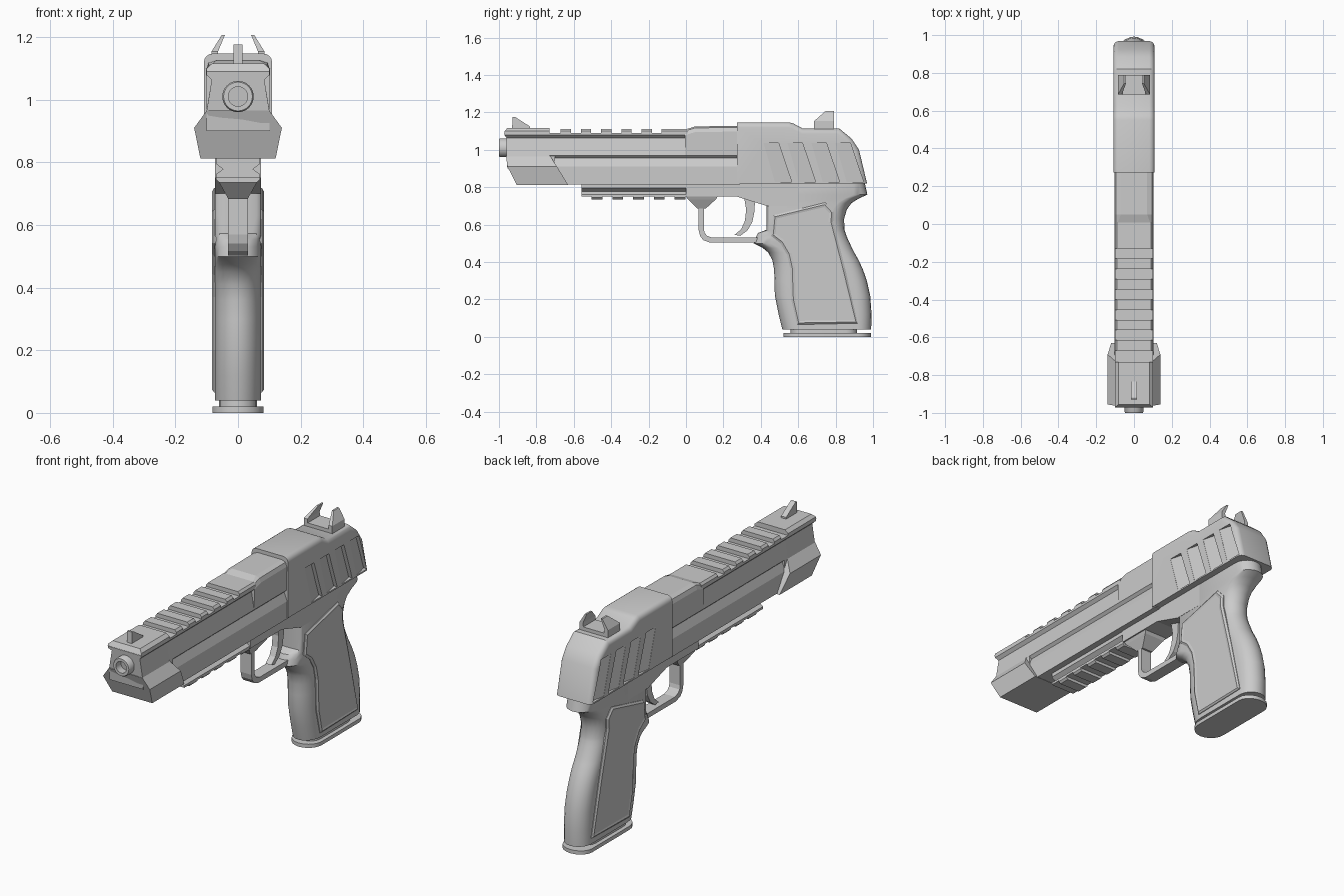
import bpy, bmesh, math
from mathutils import Vector

if "Cube" in bpy.data.objects:
    bpy.data.objects.remove(bpy.data.objects["Cube"])


def finish(name, bm):
    bmesh.ops.recalc_face_normals(bm, faces=bm.faces)
    me = bpy.data.meshes.new(name)
    bm.to_mesh(me)
    bm.free()
    ob = bpy.data.objects.new(name, me)
    bpy.context.collection.objects.link(ob)
    return ob


def loft_bm(rings):
    bm = bmesh.new()
    vs = [[bm.verts.new(p) for p in r] for r in rings]
    n = len(vs[0])
    for a, b in zip(vs, vs[1:]):
        for i in range(n):
            bm.faces.new((a[i], a[(i + 1) % n], b[(i + 1) % n], b[i]))
    bm.faces.new(vs[0])
    bm.faces.new(vs[-1])
    bmesh.ops.recalc_face_normals(bm, faces=bm.faces)
    return bm


def loft(name, rings):
    return finish(name, loft_bm(rings))


def prism(name, prof, w, x0=None):
    """Side (y, z) profile extruded across x."""
    x0 = -w if x0 is None else x0
    return loft(name, [[(x, y, z) for y, z in prof] for x in (x0, w)])


def sym(half, ys):
    """Mirrored (x, z) half section; ys gives y for each half point."""
    pts = [(x, y, z) for (x, z), y in zip(half, ys)]
    return pts + [(-x, y, z) for x, y, z in reversed(pts)]


def along(name, half, y0, y1):
    return loft(name, [sym(half, [y] * len(half)) for y in (y0, y1)])


def plan(yf, yb, w, z, df, db, n=10):
    """Horizontal ring with rounded nose and rounded back."""
    pts = []
    for i in range(n + 1):
        t = -math.pi / 2 + math.pi * i / n
        pts.append((w * math.sin(t), yf + df * (1 - math.cos(t)), z))
    for i in range(n + 1):
        t = math.pi / 2 - math.pi * i / n
        pts.append((w * math.sin(t), yb - db * (1 - math.cos(t)), z))
    return pts


def smooth(ob, angle=35):
    bpy.ops.object.select_all(action='DESELECT')
    ob.select_set(True)
    bpy.context.view_layer.objects.active = ob
    bpy.ops.object.shade_smooth_by_angle(angle=math.radians(angle))


# Long forward slide with undercut top rail and side ledge
along("forward_slide", [(0.1, 1.09), (0.1, 1.078), (0.084, 1.063), (0.1, 0.968),
                        (0.086, 0.955), (0.104, 0.91), (0.104, 0.815)], -0.73, 0.29)
half = [(0.1, 1.09), (0.1, 1.078), (0.084, 1.063), (0.1, 0.965), (0.1, 0.9)]
loft("muzzle_slide", [sym(half, [-0.972, -0.97, -0.96, -0.96, -0.955]), sym(half, [-0.7] * 5)])

# Middle slide hump
rings = []
for y, z, c in ((-0.005, 1.108, 0.09), (0.05, 1.125, 0.07), (0.29, 1.127, 0.07)):
    rings.append(sym([(c, z), (0.094, z - 0.008), (0.102, z - 0.03), (0.1, 0.968)],
                     [y, y, y, y]))
loft("middle_slide", rings)

# Rear slide with rounded upper and back edges
prof = [(0.272, 0.82), (0.272, 1.147), (0.55, 1.147), (0.575, 1.14), (0.625, 1.113),
        (0.82, 1.113), (0.885, 1.06), (0.925, 1.0), (0.968, 0.82)]
bm = loft_bm([[(x, y, z) for y, z in prof] for x in (-0.109, 0.109)])
edges = [e for e in bm.edges
         if e.verts[0].co.x * e.verts[1].co.x > 0
         and max(v.co.z for v in e.verts) > 0.9
         and max(v.co.y for v in e.verts) > 0.3]
bmesh.ops.bevel(bm, geom=edges, offset=0.028, segments=4, profile=0.5, affect='EDGES')
rear = finish("rear_slide", bm)

# Slanted wedge grip grooves
for s in (-1, 1):
    for i in range(4):
        y = 0.415 + 0.128 * i
        o = s * 0.125
        d = s * 0.088
        quad = [(y, 1.035), (y + 0.08, 1.035), (y + 0.15, 0.828), (y + 0.06, 0.828)]
        outer = [(o, a, b) for a, b in quad]
        inner = [(s * (0.108 if k in (0, 3) else 0.088), a, b) for k, (a, b) in enumerate(quad)]
        cut = loft("groove_cutter", [outer, inner])
        cut.hide_render = True
        cut.hide_set(True)
        m = rear.modifiers.new("groove", 'BOOLEAN')
        m.operation = 'DIFFERENCE'
        m.solver = 'EXACT'
        m.object = cut
smooth(rear, 30)

# Angular muzzle weight
half = [(0.1, 0.965), (0.14, 0.91), (0.12, 0.812)]
loft("muzzle_weight", [sym(half, [-0.962, -0.955, -0.905]), sym(half, [-0.725, -0.69, -0.63])])

# Barrel tip with bore
n = 32
rings = [[(r * math.cos(2 * math.pi * i / n), y, 1.01 + r * math.sin(2 * math.pi * i / n))
          for i in range(n)]
         for r, y in ((0.05, -0.9), (0.05, -0.994), (0.046, -1.0), (0.031, -1.0), (0.031, -0.93))]
smooth(loft("barrel", rings))

# Top rail teeth, front sight base and post
for i in range(6):
    y = -0.67 + 0.108 * i
    along("top_rail_tooth", [(0.09, 1.112), (0.1, 1.1), (0.1, 1.085)],
          y, y + (0.055 if i < 5 else 0.14))
half = [(0.082, 1.116), (0.1, 1.1), (0.1, 1.088)]
loft("front_sight_base", [sym(half, [-0.955, -0.97, -0.972]), sym(half, [-0.73] * 3)])
prism("front_sight", [(-0.93, 1.11), (-0.927, 1.176), (-0.915, 1.176), (-0.835, 1.125),
                      (-0.835, 1.11)], 0.015)

# Rear sight: base and two inward leaning horns
along("rear_sight_base", [(0.07, 1.132), (0.085, 1.125), (0.085, 1.1)], 0.685, 0.79)
for s in (-1, 1):
    loft("rear_sight_horn", [[(s * a, y0, z), (s * b, y0, z), (s * b, 0.79, z), (s * a, 0.79, z)]
                             for a, b, y0, z in ((0.06, 0.085, 0.685, 1.115),
                                                 (0.064, 0.085, 0.685, 1.153),
                                                 (0.042, 0.052, 0.745, 1.206))])

# Accessory rail under the front
along("lower_rail", [(0.07, 0.82), (0.07, 0.795), (0.048, 0.778), (0.07, 0.762), (0.07, 0.75)],
      -0.56, 0.0)
for i in range(5):
    y = -0.505 + 0.111 * i
    along("lower_rail_tooth", [(0.07, 0.755), (0.07, 0.745), (0.06, 0.735)], y, y + 0.058)

# Frame above the trigger
prism("frame", [(0, 0.825), (0, 0.75), (0.27, 0.75), (0.43, 0.70), (0.6, 0.7), (0.6, 0.825)], 0.074)

# Trigger guard and its front block
loft("guard_block", [[(-w, a, z), (w, a, z), (w, b, z), (-w, b, z)]
                     for w, a, b, z in ((0.068, 0.0, 0.17, 0.752), (0.06, 0.01, 0.16, 0.735),
                                        (0.032, 0.06, 0.105, 0.685))])
prism("trigger_guard", [(0.068, 0.7), (0.068, 0.57), (0.075, 0.54), (0.092, 0.517), (0.13, 0.503),
                        (0.4, 0.503), (0.4, 0.53), (0.14, 0.53), (0.113, 0.54), (0.1, 0.555),
                        (0.095, 0.575), (0.095, 0.7)], 0.032)

# Curved trigger
prism("trigger", [(0.31, 0.75), (0.322, 0.68), (0.315, 0.62), (0.295, 0.575), (0.26, 0.545),
                  (0.29, 0.54), (0.33, 0.57), (0.355, 0.615), (0.366, 0.67), (0.37, 0.75)], 0.018)

# Grip lofted from horizontal slices: z, front y, back y
slices = [(0.04, 0.515, 0.99), (0.12, 0.495, 0.992), (0.22, 0.475, 0.985), (0.3, 0.473, 0.967),
          (0.36, 0.471, 0.946), (0.41, 0.462, 0.923), (0.45, 0.44, 0.9), (0.475, 0.41, 0.887),
          (0.5, 0.362, 0.876), (0.53, 0.372, 0.862), (0.555, 0.385, 0.853), (0.572, 0.43, 0.848),
          (0.63, 0.43, 0.845), (0.68, 0.43, 0.86), (0.715, 0.43, 0.885), (0.74, 0.43, 0.925),
          (0.76, 0.43, 0.97), (0.825, 0.43, 0.955)]
grip = loft("grip", [plan(f, b, 0.073, z, 0.09 if z < 0.56 else 0.015, 0.075)
                     for z, f, b in slices])
smooth(grip, 40)

# Raised side panels with bevelled border
panel = [(0.455, 0.54), (0.467, 0.65), (0.745, 0.718), (0.79, 0.67), (0.787, 0.615), (0.85, 0.37),
         (0.918, 0.072), (0.595, 0.065), (0.562, 0.2), (0.556, 0.37), (0.54, 0.44), (0.505, 0.5)]
for s in (-1, 1):
    bm = loft_bm([[(s * x, y, z) for y, z in panel] for x in (0.05, 0.076)])
    cap = [f for f in bm.faces if f.normal.x * s > 0.9]
    bmesh.ops.inset_individual(bm, faces=cap, thickness=0.012, depth=0.007)
    bmesh.ops.inset_individual(bm, faces=cap, thickness=0.014, depth=-0.003)
    finish("grip_panel", bm)

# Magazine neck and base plate
smooth(loft("magazine_neck", [plan(0.56, 0.915, 0.06, z, 0.06, 0.06) for z in (0.015, 0.05)]))
smooth(loft("magazine_base", [plan(0.52, 0.99, 0.082, z, 0.08, 0.07) for z in (0.0, 0.02)]))
